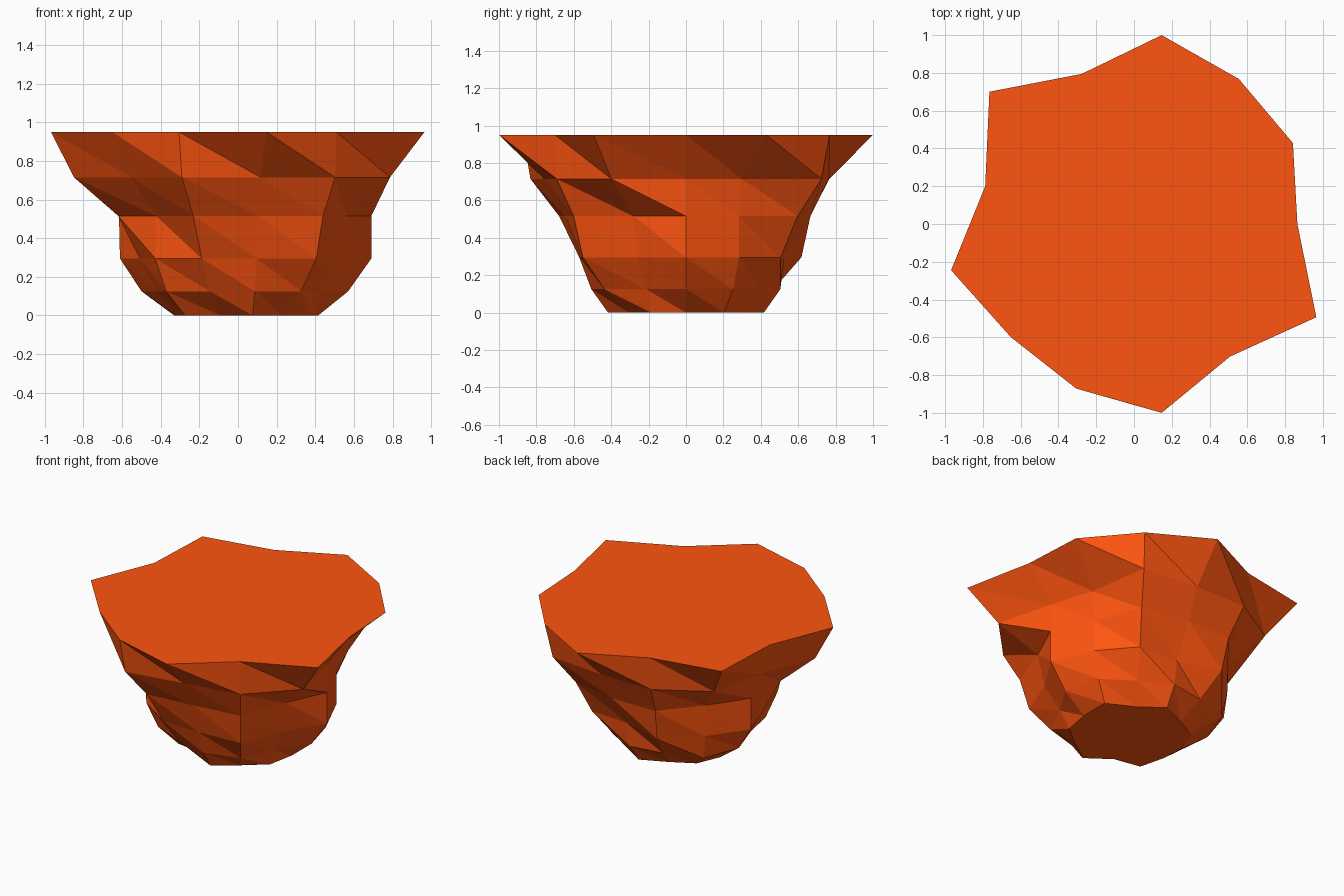
import bpy, bmesh, math

if "Cube" in bpy.data.objects:
    bpy.data.objects.remove(bpy.data.objects["Cube"])

# Rough faceted bowl-shaped rock: stacked 13-sided rings, radius per corner
SIDES = 13
CENTRE_X = 0.025
RINGS = [
    (0.000, [.39, .44, .365, .42, .36, .38, .365, .355, .40, .32, .42, .37, .40]),
    (0.125, [.545, .54, .48, .508, .50, .575, .54, .46, .53, .48, .51, .53, .46]),
    (0.295, [.665, .61, .615, .53, .66, .61, .655, .55, .605, .60, .575, .67, .56]),
    (0.515, [.665, .61, .725, .67, .71, .62, .66, .664, .60, .725, .65, .73, .605]),
    (0.715, [.66, .64, .88, .77, .82, .85, .75, .90, .77, .89, .765, .84, .86]),
    (0.950, [.84, .922, .933, 1.007, .85, 1.056, .837, 1.023, .904, .932, 1.007, .852, 1.062]),
]

bm = bmesh.new()
loops = []
for z, radii in RINGS:
    loops.append([bm.verts.new((CENTRE_X + r * math.cos(2 * math.pi * k / SIDES),
                                r * math.sin(2 * math.pi * k / SIDES), z))
                  for k, r in enumerate(radii)])

# Triangulated wall
for low, high in zip(loops, loops[1:]):
    for k in range(SIDES):
        n = (k + 1) % SIDES
        bm.faces.new((low[k], low[n], high[k]))
        bm.faces.new((low[n], high[n], high[k]))

# Flat base and flat top
bm.faces.new(loops[0][::-1])
bm.faces.new(loops[-1])
bmesh.ops.recalc_face_normals(bm, faces=bm.faces)

mesh = bpy.data.meshes.new("faceted_rock")
bm.to_mesh(mesh)
bm.free()
rock = bpy.data.objects.new("faceted_rock", mesh)
bpy.context.collection.objects.link(rock)

# Orange rock colour
mat = bpy.data.materials.new("orange_rock")
mat.diffuse_color = (1.0, 0.09, 0.005, 1)
mat.use_nodes = True
mat.node_tree.nodes["Principled BSDF"].inputs["Base Color"].default_value = mat.diffuse_color
mesh.materials.append(mat)
